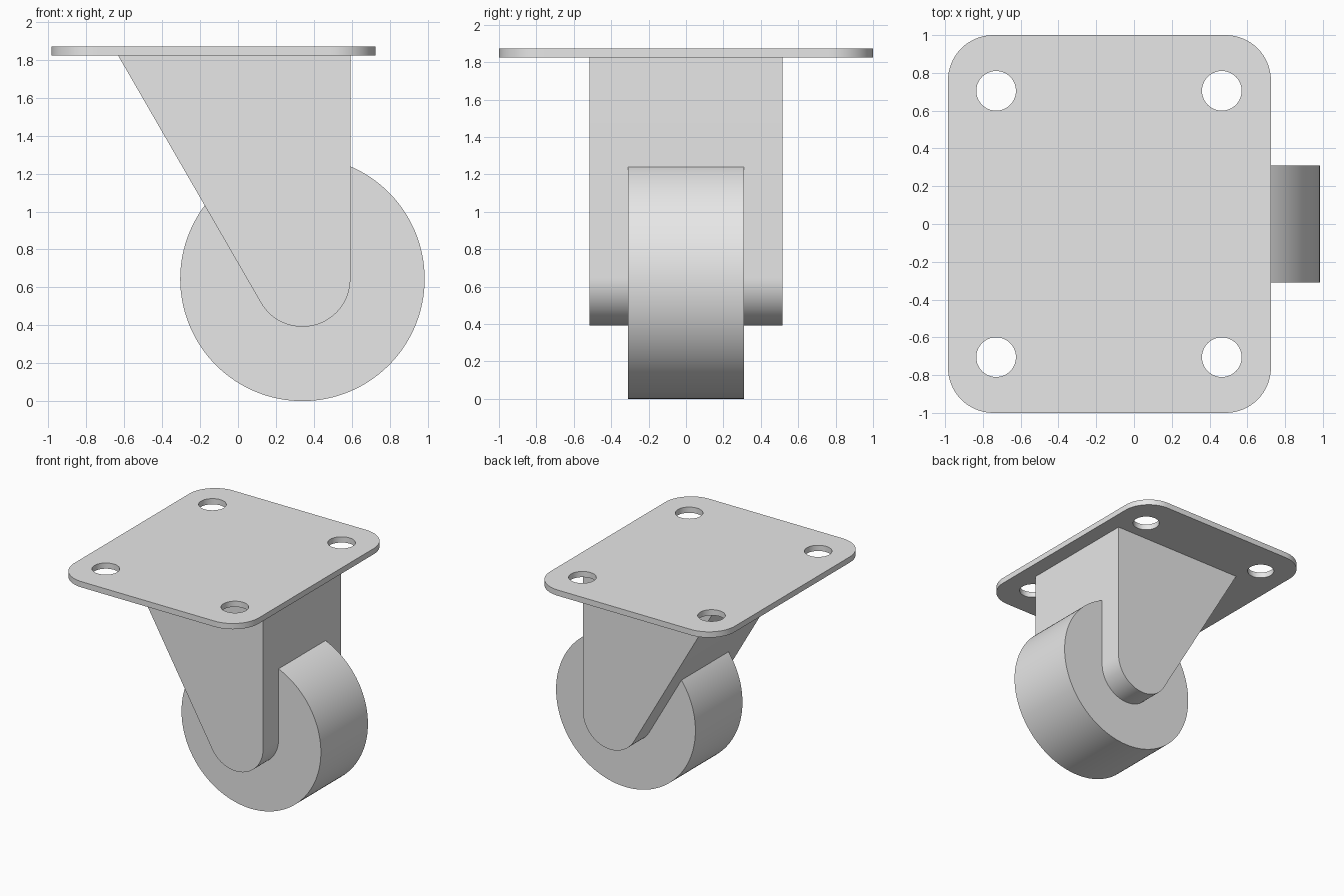
import bpy, bmesh
from math import sin, cos, radians

cube = bpy.data.objects.get("Cube")
if cube:
    bpy.data.objects.remove(cube, do_unlink=True)

GREY = 0.8
metal = bpy.data.materials.new("plain grey")
metal.use_nodes = True
metal.diffuse_color = (GREY, GREY, GREY, 1)
metal.node_tree.nodes["Principled BSDF"].inputs["Base Color"].default_value = (GREY, GREY, GREY, 1)


def arc(cx, cy, r, start, end, steps):
    """Points along a circular arc, angles in degrees."""
    angles = [radians(start + (end - start) * i / steps) for i in range(steps + 1)]
    return [(cx + r * cos(a), cy + r * sin(a)) for a in angles]


def circle(cx, cy, r, steps):
    return arc(cx, cy, r, 0, 360, steps)[:-1]


def slab(name, loops, thickness, location=(0, 0, 0), upright=False):
    """Extrude a filled outline (inner loops become holes) about its middle."""
    curve = bpy.data.curves.new(name, 'CURVE')
    curve.dimensions = '2D'
    curve.fill_mode = 'BOTH'
    curve.extrude = thickness / 2
    for loop in loops:
        spline = curve.splines.new('POLY')
        spline.points.add(len(loop) - 1)
        for point, (x, y) in zip(spline.points, loop):
            point.co = (x, y, 0, 1)
        spline.use_cyclic_u = True
    obj = bpy.data.objects.new(name, curve)
    bpy.context.collection.objects.link(obj)
    obj.location = location
    if upright:
        obj.rotation_euler.x = radians(90)

    bpy.ops.object.select_all(action='DESELECT')
    obj.select_set(True)
    bpy.context.view_layer.objects.active = obj
    bpy.ops.object.convert(target='MESH')
    obj = bpy.context.object

    # Weld caps to walls and tidy the normals
    bm = bmesh.new()
    bm.from_mesh(obj.data)
    bmesh.ops.remove_doubles(bm, verts=bm.verts, dist=0.0005)
    bmesh.ops.recalc_face_normals(bm, faces=bm.faces)
    bm.to_mesh(obj.data)
    bm.free()
    obj.data.materials.clear()
    obj.data.materials.append(metal)
    bpy.ops.object.shade_smooth_by_angle(angle=radians(30))
    return obj


# Mounting plate: rounded rectangle with four bolt holes
left, right, half_depth, corner = -0.985, 0.725, 1.0, 0.24
plate = []
for cx, cy, start in ((right - corner, half_depth - corner, 0),
                      (left + corner, half_depth - corner, 90),
                      (left + corner, corner - half_depth, 180),
                      (right - corner, corner - half_depth, 270)):
    plate += arc(cx, cy, corner, start, start + 90, 16)
holes = [circle(x, y, 0.105, 40) for x in (-0.73, 0.465) for y in (-0.705, 0.705)]
slab("mounting_plate", [plate] + holes, 0.048, (0, 0, 1.848))

# Fork: solid block with one raked side, rounded around the axle
axle_x, axle_z, top = 0.34, 0.645, 1.826
fork = [(0.593, top), (-0.634, top)] + arc(axle_x, axle_z, 0.253, 210, 360, 40)
slab("fork", [fork], 1.03, upright=True)

# Wheel
slab("wheel", [circle(axle_x, axle_z, 0.645, 128)], 0.622, upright=True)
